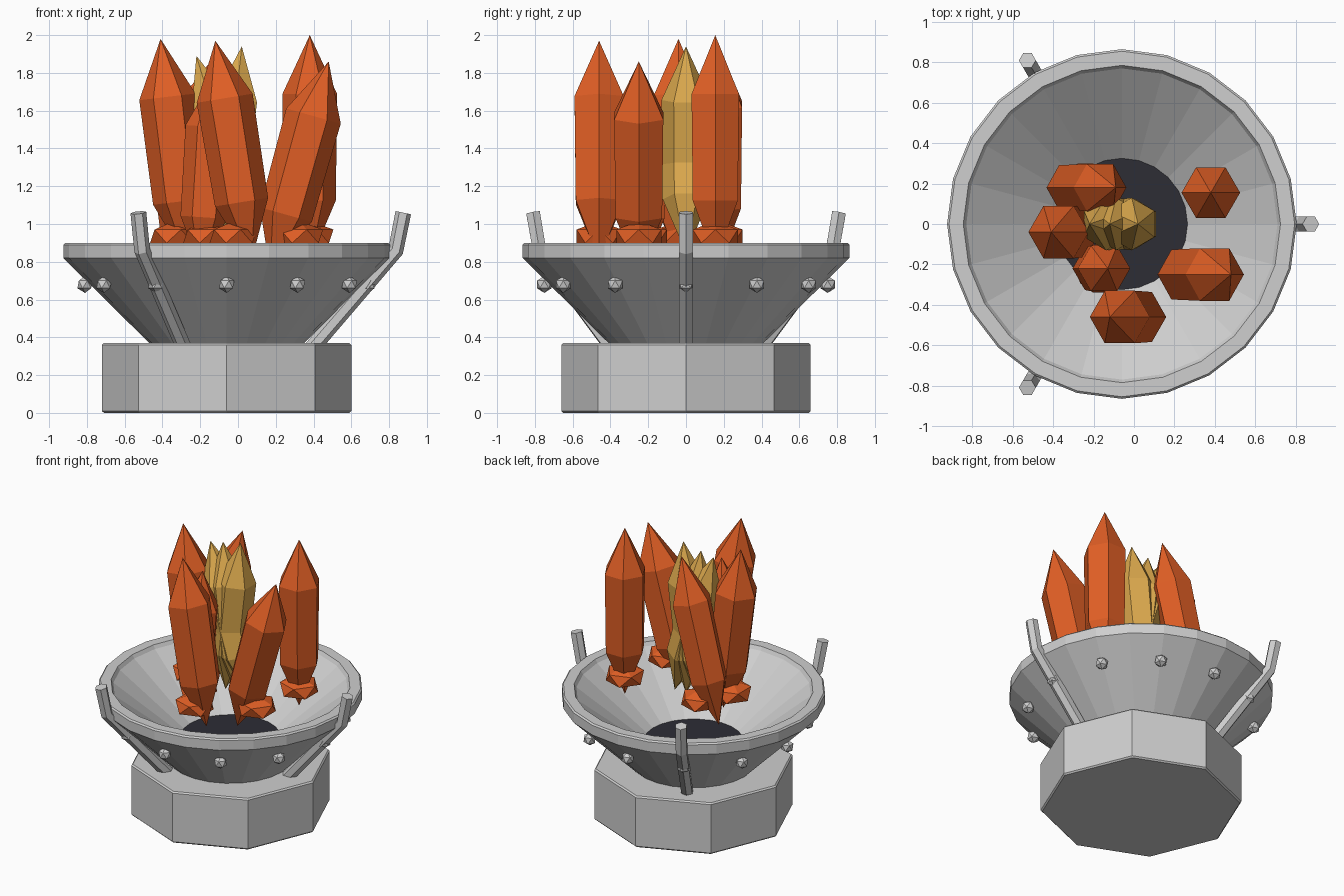
import bpy, bmesh, math
from mathutils import Vector, Matrix

if "Cube" in bpy.data.objects:
    bpy.data.objects.remove(bpy.data.objects["Cube"])

CX = -0.06  # axis of the brazier


def material(name, rgb):
    m = bpy.data.materials.new(name)
    m.diffuse_color = (*rgb, 1)
    m.use_nodes = True
    m.node_tree.nodes["Principled BSDF"].inputs["Base Color"].default_value = m.diffuse_color
    return m


STONE = material("grey_metal", (0.62, 0.62, 0.62))
COAL = material("dark_coal", (0.026, 0.026, 0.036))
ORANGE = material("orange_flame", (0.74, 0.112, 0.018))
YELLOW = material("yellow_flame", (0.72, 0.40, 0.075))


def finish(bm, name, mat):
    bmesh.ops.recalc_face_normals(bm, faces=bm.faces)
    me = bpy.data.meshes.new(name)
    bm.to_mesh(me)
    bm.free()
    me.materials.append(mat)
    ob = bpy.data.objects.new(name, me)
    bpy.context.collection.objects.link(ob)
    return ob


def loft(name, rings, mat):
    """Skin a list of equal-length point rings and cap both ends."""
    bm = bmesh.new()
    vs = [[bm.verts.new(p) for p in ring] for ring in rings]
    n = len(vs[0])
    for a, b in zip(vs, vs[1:]):
        for i in range(n):
            j = (i + 1) % n
            bm.faces.new((a[i], a[j], b[j], b[i]))
    bm.faces.new(vs[0])
    bm.faces.new(vs[-1])
    bmesh.ops.remove_doubles(bm, verts=bm.verts, dist=1e-4)
    return finish(bm, name, mat)


def lathe(name, profile, sides, mat):
    rings = [[(CX + r * math.cos(2 * math.pi * i / sides),
               r * math.sin(2 * math.pi * i / sides), z) for i in range(sides)]
             for r, z in profile]
    return loft(name, rings, mat)


def ball(name, centre, scale, mat):
    bm = bmesh.new()
    bmesh.ops.create_icosphere(bm, subdivisions=1, radius=1, matrix=Matrix.Translation(centre)
                               @ Matrix.Diagonal((*scale, 1)))
    return finish(bm, name, mat)


def crystal(name, tip, apex, radius, mat, turn=0):
    """Six-sided shard: pointed foot, long body, pointed top."""
    tip, apex = Vector(tip), Vector(apex)
    axis = apex - tip
    u = Vector((0, 1, 0)).cross(axis).normalized()
    v = axis.normalized().cross(u)
    bm = bmesh.new()
    low, high = [], []
    for t, r, ring in ((0.27, radius * 0.95, low), (0.74, radius, high)):
        for i in range(6):
            a = math.radians(60 * i + turn)
            ring.append(bm.verts.new(tip + axis * t + (u * math.cos(a) + v * math.sin(a)) * r))
    foot, top = bm.verts.new(tip), bm.verts.new(apex)
    for i in range(6):
        j = (i + 1) % 6
        bm.faces.new((foot, low[j], low[i]))
        bm.faces.new((low[i], low[j], high[j], high[i]))
        bm.faces.new((high[i], high[j], top))
    return finish(bm, name, mat)


# Octagonal base with a small bevel
lathe("base", [(0.65, 0), (0.66, 0.01), (0.66, 0.36), (0.65, 0.37)], 8, STONE)

# Bowl, thick-walled with an upright rim
lathe("bowl", [(0.40, 0.36), (0.865, 0.82), (0.865, 0.89), (0.855, 0.90),
               (0.785, 0.90), (0.77, 0.875), (0.32, 0.52)], 24, STONE)

# Dark coal bed
lathe("coal_bed", [(0.325, 0.515), (0.325, 0.525)], 24, COAL)

# Three bent struts
for k in range(3):
    a = 2 * math.pi * k / 3
    out, side = Vector((math.cos(a), math.sin(a), 0)), Vector((-math.sin(a), math.cos(a), 0))
    path = [(0.44, 0.33, 42), (0.895, 0.86, 28), (0.935, 1.06, 12)]
    rings = []
    for r, z, lean in path:
        c = Vector((CX, 0, z)) + out * r
        t = math.radians(lean)
        n = out * math.cos(t) - Vector((0, 0, 1)) * math.sin(t)
        rings.append([c + (n * math.cos(math.pi * i / 3) + side * math.sin(math.pi * i / 3)) * 0.042
                      for i in range(6)])
    loft(f"strut_{k + 1}", rings, STONE)

# Ring of studs
for k in range(12):
    a = math.pi * k / 6
    ball(f"stud_{k + 1}", (CX + 0.75 * math.cos(a), 0.75 * math.sin(a), 0.68), (0.045,) * 3, STONE)

# Outer flames: foot x, top x, y, foot z, top z, radius; an ember sits under each
flames = [(-0.39, -0.09, 0.18, 0.79, 1.93, 0.135), (-0.27, -0.41, -0.04, 0.80, 1.98, 0.15),
          (-0.20, -0.13, -0.22, 0.76, 1.78, 0.13), (0.07, -0.12, -0.46, 0.80, 1.97, 0.15),
          (0.17, 0.48, -0.25, 0.75, 1.86, 0.15), (0.38, 0.38, 0.155, 0.80, 2.0, 0.145)]
for k, (x0, x1, y, z0, z1, r) in enumerate(flames, 1):
    crystal(f"outer_flame_{k}", (x0, y, z0), (x1, y, z1), r, ORANGE)
    ball(f"ember_{k}", ((x0 + x1) / 2, y, 0.935), (0.14, 0.14, 0.08), ORANGE)

# Inner flames
for k, (x0, x1, z1) in enumerate([(0.09, -0.22, 1.89), (0.0, -0.12, 1.91), (-0.10, 0.02, 1.94)], 1):
    crystal(f"inner_flame_{k}", (x0, 0, 0.85), (x1, 0, z1), 0.13, YELLOW, turn=30)
